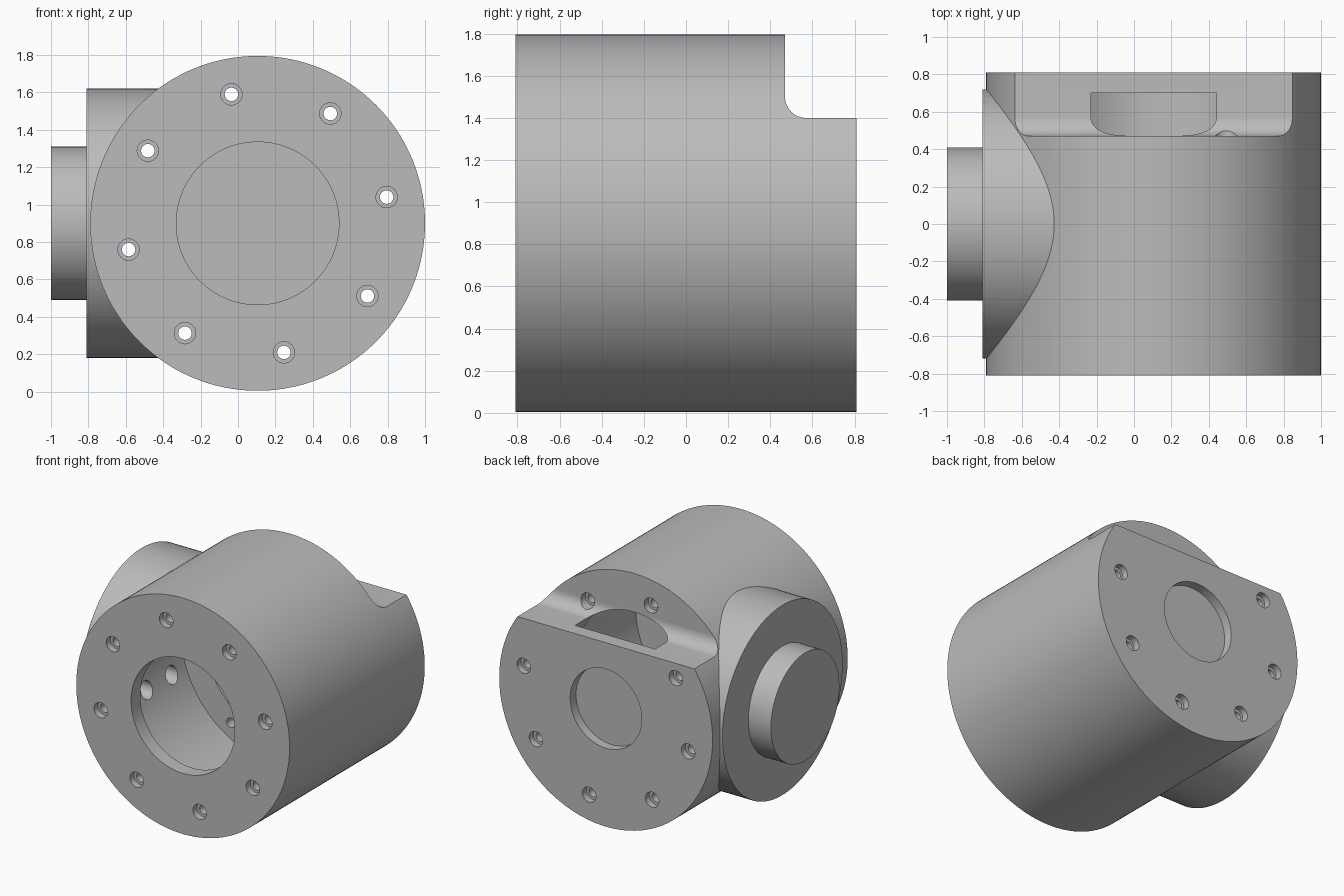
import bpy, bmesh
from math import sin, cos, pi, radians
from mathutils import Matrix, Vector

if "Cube" in bpy.data.objects:
    bpy.data.objects.remove(bpy.data.objects["Cube"])

CX, CZ = 0.105, 0.9          # main axis of the housing
FRONT, BACK = -0.81, 0.81

grey = bpy.data.materials.new("machined_grey")
grey.use_nodes = True
color = (0.5, 0.5, 0.5, 1)
grey.diffuse_color = color
grey.node_tree.nodes["Principled BSDF"].inputs["Base Color"].default_value = color


def make_object(name, bm):
    bmesh.ops.recalc_face_normals(bm, faces=bm.faces)
    mesh = bpy.data.meshes.new(name)
    bm.to_mesh(mesh)
    bm.free()
    mesh.materials.append(grey)
    obj = bpy.data.objects.new(name, mesh)
    bpy.context.collection.objects.link(obj)
    return obj


def cylinder(name, axis, start, end, radius, u, z, sides=128):
    """Cylinder along x or y; u is the other horizontal coordinate."""
    bm = bmesh.new()
    bmesh.ops.create_cone(bm, cap_ends=True, segments=sides, radius1=radius,
                          radius2=radius, depth=end - start)
    mid = (start + end) / 2
    if axis == "y":
        place = Matrix.Translation((u, mid, z)) @ Matrix.Rotation(pi / 2, 4, "X")
    else:
        place = Matrix.Translation((mid, u, z)) @ Matrix.Rotation(pi / 2, 4, "Y")
    bm.transform(place)
    return make_object(name, bm)


def combine(target, tool, operation):
    mod = target.modifiers.new(operation.lower(), "BOOLEAN")
    mod.operation = operation
    mod.solver = "EXACT"
    mod.object = tool
    bpy.context.view_layer.objects.active = target
    bpy.ops.object.modifier_apply(modifier=mod.name)
    bpy.data.objects.remove(tool)


def drill(axis, start, end, radius, u, z, sides=128):
    combine(housing, cylinder("cutter", axis, start, end, radius, u, z, sides), "DIFFERENCE")


# Main drum with side flange and boss
housing = cylinder("housing", "y", FRONT, BACK, 0.895, CX, CZ, 160)
combine(housing, cylinder("side_flange", "x", -0.81, -0.2, 0.72, 0, CZ), "UNION")
combine(housing, cylinder("side_boss", "x", -1.0, -0.5, 0.41, 0, CZ, 96), "UNION")

# Filleted step across the upper back
arc = [pi + i * pi / 24 for i in range(13)]
profile = [(0.47, 2)] + [(0.57 + 0.1 * cos(a), 1.5 + 0.1 * sin(a)) for a in arc]
profile += [(1, 1.4), (1, 2)]
bm = bmesh.new()
face = bm.faces.new([bm.verts.new((-1.2, y, z)) for y, z in profile])
side = bmesh.ops.extrude_face_region(bm, geom=[face])
bmesh.ops.translate(bm, vec=Vector((2.4, 0, 0)),
                    verts=[g for g in side["geom"] if isinstance(g, bmesh.types.BMVert)])
combine(housing, make_object("step_cutter", bm), "DIFFERENCE")

# Hollow interior, front opening, rear pocket and shallow back recess
drill("y", -0.70, 0.32, 0.81, CX, CZ)
drill("y", -1.0, -0.5, 0.435, CX, CZ)
drill("y", 0.2, 0.70, 0.602, CX, CZ)
drill("y", 0.74, 1.0, 0.30, CX, CZ, 96)

# Eight counterbored bolt holes through the front and back walls
for i in range(8):
    a = radians(11.5 + 45 * i)
    x, z = CX + 0.704 * cos(a), CZ + 0.704 * sin(a)
    back = 0.47 if z > 1.4 else BACK
    drill("y", -1, 1, 0.036, x, z, 24)
    drill("y", -1, FRONT + 0.05, 0.057, x, z, 32)
    drill("y", back - 0.05, 1, 0.057, x, z, 32)

# Six boss holes, widened on the inside
for i in range(6):
    a = i * pi / 3
    y, z = 0.3 * cos(a), CZ + 0.3 * sin(a)
    drill("x", -1.2, -0.4, 0.036, y, z, 24)
    drill("x", -0.78, -0.4, 0.065, y, z, 32)

# Smooth curved walls with crisp edges
bpy.ops.object.select_all(action="DESELECT")
housing.select_set(True)
bpy.context.view_layer.objects.active = housing
bpy.ops.object.shade_smooth_by_angle(angle=radians(25))
